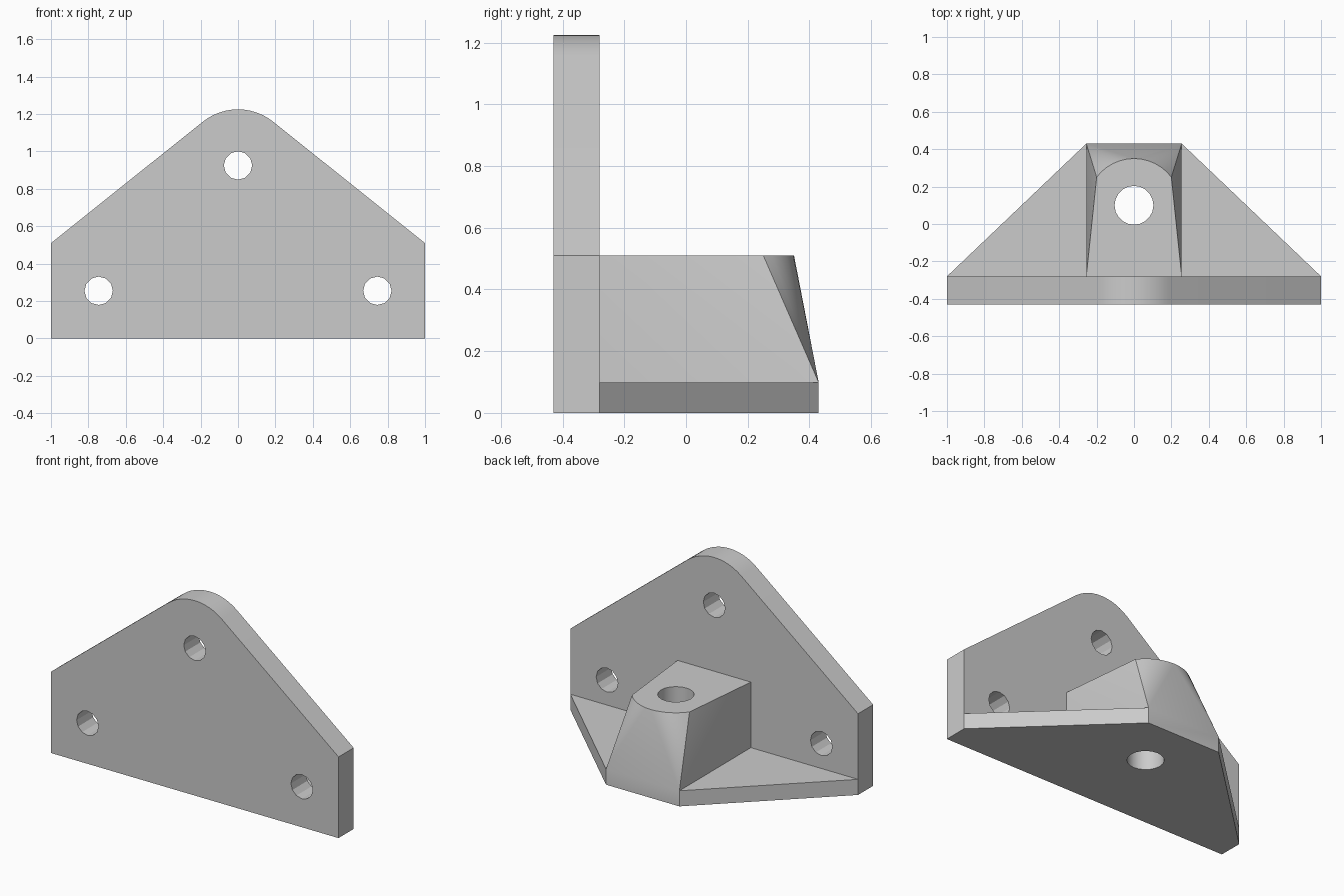
import bpy, bmesh, math
from mathutils import Vector, Matrix

cube = bpy.data.objects.get("Cube")
if cube:
    bpy.data.objects.remove(cube, do_unlink=True)

grey = bpy.data.materials.new("plain_grey")
grey.use_nodes = True
colour = (0.6, 0.6, 0.6, 1)
grey.diffuse_color = colour
grey.node_tree.nodes["Principled BSDF"].inputs["Base Color"].default_value = colour

FRONT, JOIN, BACK = -0.43, -0.28, 0.43   # depth of plate face, plate back, foot end
BASE_TOP, BOSS_TOP, BOSS_HALF = 0.098, 0.51, 0.255


def finish(name, bm):
    bmesh.ops.recalc_face_normals(bm, faces=bm.faces[:])
    mesh = bpy.data.meshes.new(name)
    bm.to_mesh(mesh)
    bm.free()
    mesh.materials.append(grey)
    obj = bpy.data.objects.new(name, mesh)
    bpy.context.collection.objects.link(obj)
    return obj


def prism(name, outline, depth):
    bm = bmesh.new()
    face = bm.faces.new([bm.verts.new(p) for p in outline])
    moved = bmesh.ops.extrude_face_region(bm, geom=[face])["geom"]
    bmesh.ops.translate(bm, vec=depth, verts=[v for v in moved if isinstance(v, bmesh.types.BMVert)])
    return finish(name, bm)


def arc(centre, radius, start, end, steps):
    angles = [math.radians(start + (end - start) * i / steps) for i in range(steps + 1)]
    return [(centre[0] + radius * math.cos(a), centre[1] + radius * math.sin(a)) for a in angles]


def drill(name, location, radius, sides, tilt=0):
    bm = bmesh.new()
    matrix = Matrix.Translation(location) @ Matrix.Rotation(tilt, 4, 'X')
    bmesh.ops.create_cone(bm, cap_ends=True, segments=sides, radius1=radius,
                          radius2=radius, depth=2, matrix=matrix)
    return finish(name, bm)


def combine(target, tool, operation):
    mod = target.modifiers.new(operation.lower(), 'BOOLEAN')
    mod.operation, mod.solver, mod.object = operation, 'EXACT', tool
    bpy.context.view_layer.objects.active = target
    bpy.ops.object.modifier_apply(modifier=mod.name)
    bpy.data.objects.remove(tool, do_unlink=True)


# Upright plate with a rounded peak
outline = [(-1, 0), (1, 0), (1, 0.51)] + arc((0, 0.925), 0.3, 51, 129, 12) + [(-1, 0.51)]
bracket = prism("mounting_bracket", [(x, FRONT, z) for x, z in outline], (0, JOIN - FRONT, 0))

# Tapered foot
foot = prism("foot", [(-1, JOIN, 0), (1, JOIN, 0), (BOSS_HALF, BACK, 0), (-BOSS_HALF, BACK, 0)],
             (0, 0, BASE_TOP))

# Boss, blending from a rectangle to a rounded top
bm = bmesh.new()
points = [(s * BOSS_HALF, y, BASE_TOP) for s in (-1, 1) for y in (JOIN, BACK)]
points += [(s * BOSS_HALF, JOIN, BOSS_TOP) for s in (-1, 1)]
points += [(x, y, BOSS_TOP) for x, y in arc((0, 0.1), 0.25, 37, 143, 12)]
hull = bmesh.ops.convex_hull(bm, input=[bm.verts.new(p) for p in points])
bmesh.ops.dissolve_limit(bm, angle_limit=0.01, verts=bm.verts[:], edges=bm.edges[:])
boss = finish("boss", bm)

combine(bracket, foot, 'UNION')
combine(bracket, boss, 'UNION')

# Bolt holes through the plate, and one down through the boss
for x, z in ((-0.745, 0.255), (0.745, 0.255), (0, 0.925)):
    combine(bracket, drill("bolt_hole", (x, FRONT, z), 0.076, 12, math.pi / 2), 'DIFFERENCE')
combine(bracket, drill("pin_hole", (0, 0.1, 0.25), 0.104, 20), 'DIFFERENCE')

for obj in bpy.context.selected_objects:
    obj.select_set(False)
bracket.select_set(True)
bpy.context.view_layer.objects.active = bracket
bpy.ops.object.shade_smooth_by_angle(angle=math.radians(25))
